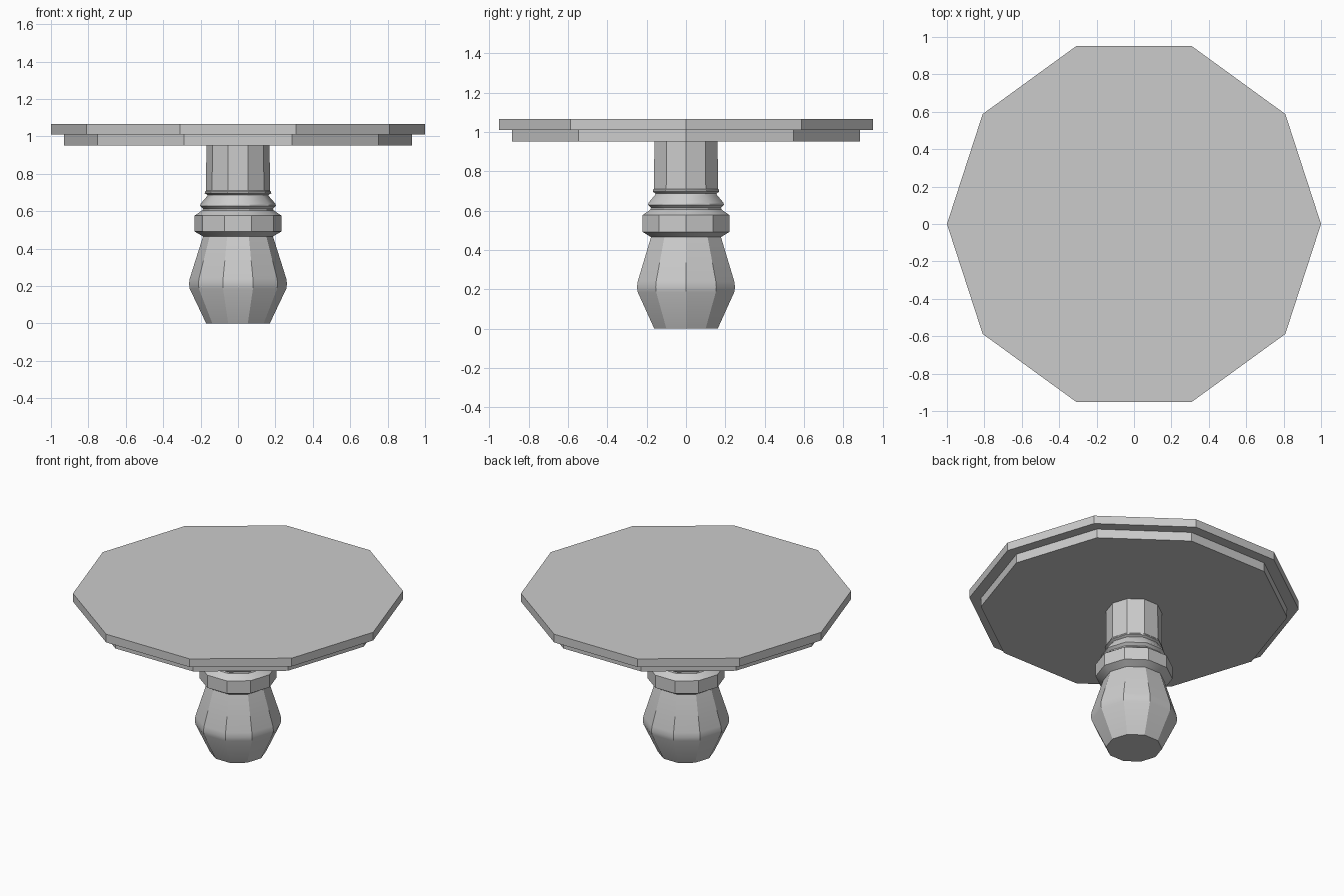
import bpy, bmesh
from math import cos, sin, pi, radians

if "Cube" in bpy.data.objects:
    bpy.data.objects.remove(bpy.data.objects["Cube"])

SIDES = 10


def turned(name, profile):
    """Ten-sided lathe part from (radius, height) points, capped at both ends."""
    bm = bmesh.new()
    rings = [[bm.verts.new((r * cos(2 * pi * i / SIDES), r * sin(2 * pi * i / SIDES), z))
              for i in range(SIDES)] for r, z in profile]
    for low, high in zip(rings, rings[1:]):
        for i in range(SIDES):
            j = (i + 1) % SIDES
            bm.faces.new((low[i], low[j], high[j], high[i]))
    bm.faces.new(rings[0][::-1])
    bm.faces.new(rings[-1])
    mesh = bpy.data.meshes.new(name)
    bm.to_mesh(mesh)
    bm.free()
    obj = bpy.data.objects.new(name, mesh)
    bpy.context.collection.objects.link(obj)
    return obj


# Stepped table top
turned("table_top", [(1.0, 1.01), (1.0, 1.065)])
turned("top_underlayer", [(0.93, 0.95), (0.93, 1.01)])

# Turned pedestal: vase foot, wide collar, small rings, straight column
pedestal = turned("pedestal", [
    (0.17, 0.0), (0.258, 0.185), (0.262, 0.21), (0.258, 0.24),
    (0.187, 0.465), (0.233, 0.492), (0.233, 0.576),
    (0.19, 0.605), (0.187, 0.613), (0.203, 0.628), (0.2, 0.64),
    (0.165, 0.68), (0.163, 0.687), (0.178, 0.696), (0.177, 0.704),
    (0.171, 0.71), (0.169, 0.95)])

# Soft profile, crisp vertical facets
bpy.context.view_layer.objects.active = pedestal
pedestal.select_set(True)
bpy.ops.object.shade_smooth_by_angle(angle=radians(30))
